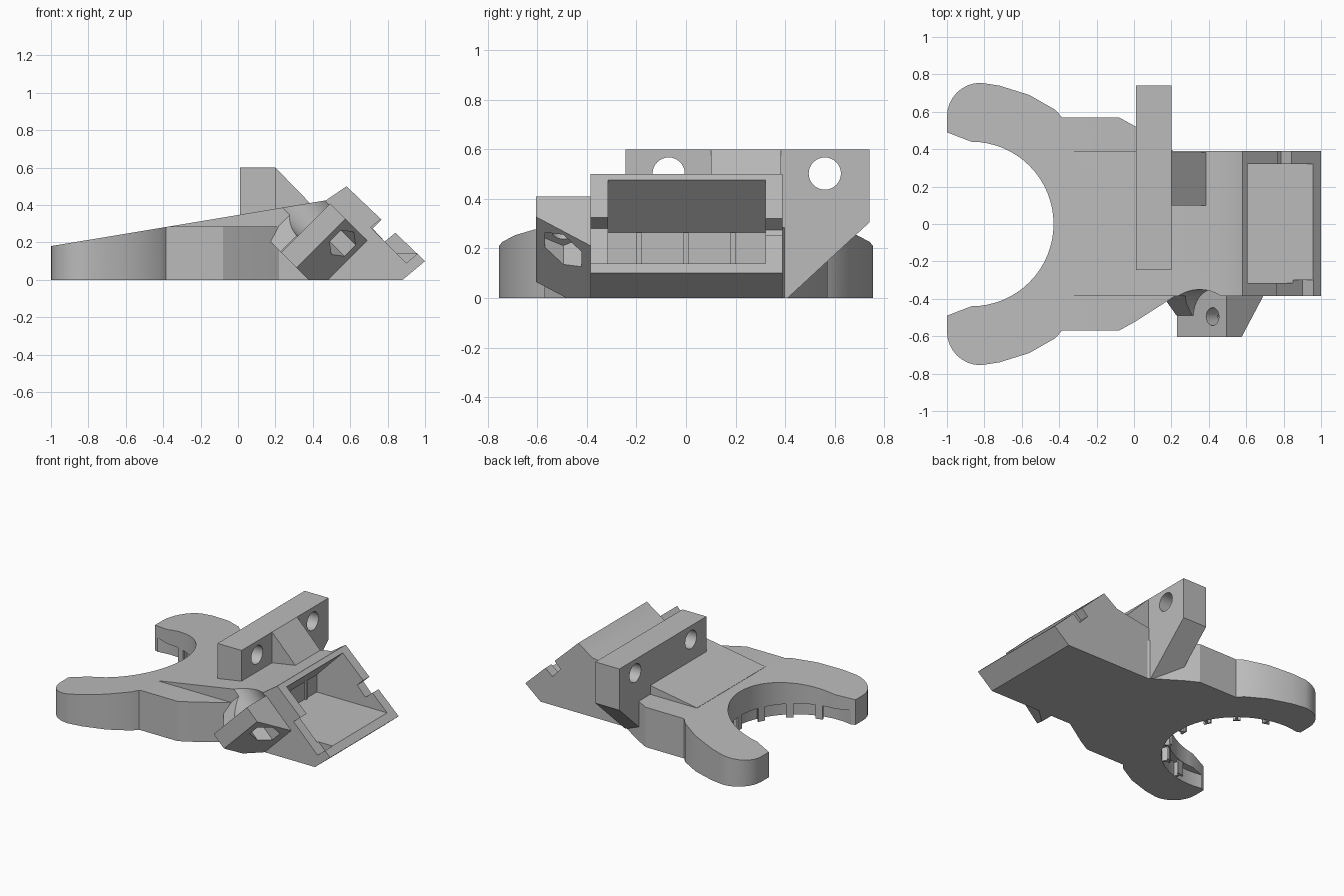
import bpy
import bmesh
from math import sin, cos, pi, radians, sqrt
from mathutils import Vector

cube = bpy.data.objects.get("Cube")
if cube:
    bpy.data.objects.remove(cube, do_unlink=True)

grey = bpy.data.materials.new("plain grey")
grey.use_nodes = True
grey.diffuse_color = (0.5, 0.5, 0.5, 1)
grey.node_tree.nodes["Principled BSDF"].inputs["Base Color"].default_value = (0.5, 0.5, 0.5, 1)

# Extrusion frames: each maps a profile point (p, q) and a depth t to space
H = 1 / sqrt(2)
along_x = lambda p, q, t: (t, p, q)
along_y = lambda p, q, t: (p, t, q)
along_z = lambda p, q, t: (p, q, t)
# Tilted frame for the screw lug: u rises to the right, v falls to the right
along_u = lambda v, y, u: ((u + v) * H, y, (u - v) * H)
along_v = lambda u, y, v: ((u + v) * H, y, (u - v) * H)


def prism(name, points, frame, start, end):
    bm = bmesh.new()
    low = [bm.verts.new(frame(p, q, start)) for p, q in points]
    high = [bm.verts.new(frame(p, q, end)) for p, q in points]
    bm.faces.new(low)
    bm.faces.new(high)
    n = len(points)
    for i in range(n):
        j = (i + 1) % n
        bm.faces.new((low[i], low[j], high[j], high[i]))
    bmesh.ops.recalc_face_normals(bm, faces=bm.faces)
    mesh = bpy.data.meshes.new(name)
    bm.to_mesh(mesh)
    bm.free()
    mesh.materials.append(grey)
    obj = bpy.data.objects.new(name, mesh)
    bpy.context.collection.objects.link(obj)
    return obj


def arc(cx, cy, r, a0, a1, n):
    angles = [radians(a0 + (a1 - a0) * i / n) for i in range(n + 1)]
    return [(cx + r * cos(a), cy + r * sin(a)) for a in angles]


def circle(cx, cy, r, n=32):
    return arc(cx, cy, r, 0, 360, n)[:-1]


def rect(x0, y0, x1, y1):
    return [(x0, y0), (x1, y0), (x1, y1), (x0, y1)]


def combine(target, tool, operation="DIFFERENCE"):
    tool.hide_render = True
    mod = target.modifiers.new("cut", "BOOLEAN")
    mod.operation = operation
    mod.solver = "EXACT"
    mod.object = tool
    bpy.context.view_layer.objects.active = target
    bpy.ops.object.modifier_apply(modifier=mod.name)
    bpy.data.objects.remove(tool, do_unlink=True)


# Forked plate with sloping arms
RING_X, RING_R, RECESS_R = -0.87, 0.44, 0.49
half = arc(RING_X, 0, RING_R, 0, 90, 16) + [(-1, 0.49)]
half += arc(-0.82, 0.575, 0.18, 180, 90, 8)
half += [(-0.72, 0.74), (-0.56, 0.69), (-0.42, 0.61), (-0.385, 0.57),
         (-0.08, 0.57), (0.01, 0.52), (0.22, 0.385)]
outline = half + [(x, -y) for x, y in reversed(half[1:])]
plate = prism("forked_plate", outline, along_z, 0, 0.5)
roof = [(-1.2, 0.147), (-0.37, 0.285), (0.6, 0.285), (0.6, 1), (-1.2, 1)]
combine(plate, prism("roof_cutter", roof, along_y, -1, 1))
combine(plate, prism("recess_cutter", circle(RING_X, 0, RECESS_R, 64), along_z, -0.1, 0.1))

# Small T-shaped clips in the recess under the fork lip
for i in range(-3, 4):
    a = radians(i * 25)

    def turned(r, s, t, a=a):
        return (RING_X + r * cos(a) - s * sin(a), r * sin(a) + s * cos(a), t)

    prism("clip_rib", rect(RING_R + 0.004, -0.008, RECESS_R + 0.01, 0.008), turned, 0, 0.11)
    prism("clip_flange", rect(RING_R + 0.002, -0.025, RING_R + 0.014, 0.025), turned, 0, 0.11)

# Wedge-shaped main body
profile = [(-0.36, 0), (0.88, 0), (1, 0.1), (0.58, 0.5), (0.47, 0.425), (-0.36, 0.2867)]
body = prism("main_body", profile, along_y, -0.385, 0.39)
pocket = [(0.4, 0.14), (0.96, 0.14), (1.06, 0.14), (0.66, 0.53), (0.4, 0.265)]
combine(body, prism("pocket_cutter", pocket, along_y, -0.315, 0.32))
front_notch = [(0.71, 0.28), (0.9, 0.09), (1.02, 0.19), (0.82, 0.37)]
combine(body, prism("front_notch_cutter", front_notch, along_y, -0.5, -0.3))
back_notch = [(0.72, 0.275), (0.785, 0.205), (0.9, 0.3), (0.82, 0.37)]
combine(body, prism("back_notch_cutter", back_notch, along_y, 0.3, 0.5))
combine(body, prism("driver_groove_cutter", circle(0.534, -0.495, 0.145), along_v, -0.4, 0.06))

# Thin ribs on the pocket's back wall
for y in (-0.19, 0, 0.19):
    prism("pocket_rib", rect(y - 0.01, 0.13, y + 0.01, 0.265), along_x, 0.39, 0.412)

# Upright mounting bracket with two bolt holes
side = [(-0.245, 0.2), (0.3, 0.2), (0.3, 0), (0.41, 0), (0.74, 0.305), (0.74, 0.6), (-0.245, 0.6)]
bracket = prism("mounting_bracket", side, along_x, 0.01, 0.2)
for y in (-0.07, 0.56):
    combine(bracket, prism("bolt_cutter", circle(y, 0.502, 0.065), along_x, -0.2, 0.4))

# Gusset between bracket and body
prism("gusset", [(0.19, 0.3), (0.4, 0.3), (0.385, 0.41), (0.2, 0.6), (0.19, 0.6)], along_y, 0.1, 0.383)

# Tilted screw lug on the front side
section = [(0.06, -0.605), (0.175, -0.605), (0.34, -0.385), (0.34, -0.37), (0.06, -0.37)]
lug = prism("screw_lug", section, along_u, 0.267, 0.638)
combine(lug, prism("floor_cutter", rect(-2, -2, 2, 2), along_z, -1, 0))
combine(lug, prism("nut_cutter", circle(0.534, -0.495, 0.085, 6), along_v, 0.15, 0.5))
combine(lug, prism("screw_cutter", circle(0.534, -0.495, 0.048, 24), along_v, -0.1, 0.3))

# Small wedge beside the lug
wedge = [(0.07, -0.49), (0.055, -0.49), (-0.05, -0.385), (-0.05, -0.37), (0.07, -0.37)]
wedge_lug = prism("lug_wedge", wedge, along_u, 0.267, 0.48)
combine(wedge_lug, prism("wedge_groove_cutter", circle(0.534, -0.495, 0.145), along_v, -0.4, 0.06))

# Smooth the round surfaces, keep the edges crisp
bpy.ops.object.select_all(action="DESELECT")
for obj in bpy.context.collection.objects:
    if obj.type == "MESH" and grey.name in obj.data.materials:
        obj.select_set(True)
        bpy.context.view_layer.objects.active = obj
bpy.ops.object.shade_smooth_by_angle(angle=radians(25))
